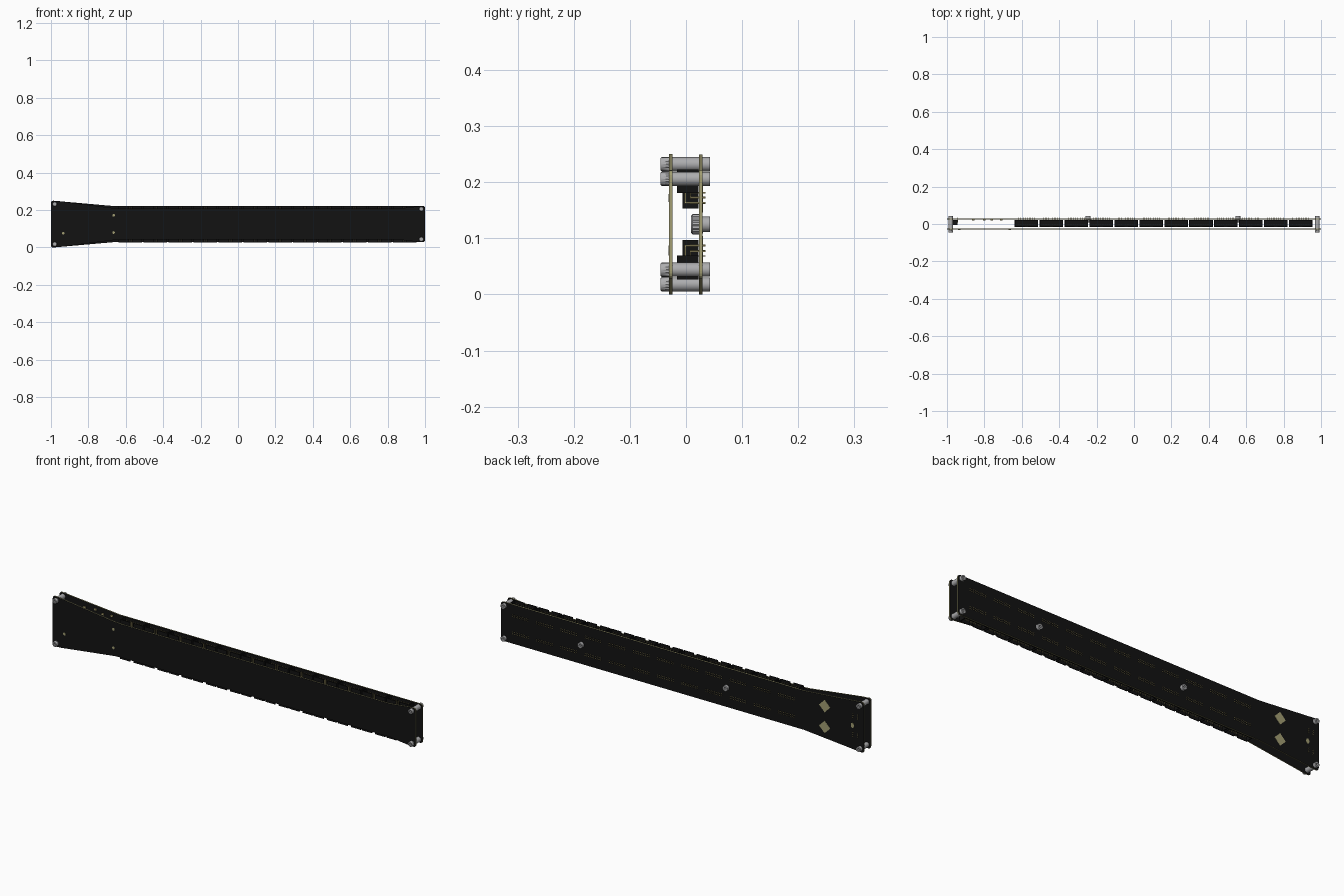
import bpy, bmesh, math
from mathutils import Vector, Matrix

if "Cube" in bpy.data.objects:
    bpy.data.objects.remove(bpy.data.objects["Cube"])


def mat(name, c):
    m = bpy.data.materials.new(name)
    m.diffuse_color = (*c, 1)
    m.use_nodes = True
    m.node_tree.nodes["Principled BSDF"].inputs["Base Color"].default_value = m.diffuse_color
    return m


BLACK = mat("black", (0.006, 0.006, 0.006))
KHAKI = mat("khaki", (0.36, 0.34, 0.17))
GOLD = mat("pin_gold", (0.42, 0.36, 0.16))
STEEL = mat("steel", (0.42, 0.42, 0.43))
MID = 0.125


def finish(name, bm, mats, smooth=False):
    bmesh.ops.recalc_face_normals(bm, faces=bm.faces[:])
    me = bpy.data.meshes.new(name)
    bm.to_mesh(me)
    bm.free()
    ob = bpy.data.objects.new(name, me)
    bpy.context.collection.objects.link(ob)
    for m in mats:
        me.materials.append(m)
    if smooth:
        bpy.ops.object.select_all(action='DESELECT')
        ob.select_set(True)
        bpy.context.view_layer.objects.active = ob
        bpy.ops.object.shade_smooth_by_angle(angle=math.radians(35))
    return ob


def box(bm, x0, x1, y0, y1, z0, z1):
    m = Matrix.Translation(((x0 + x1) / 2, (y0 + y1) / 2, (z0 + z1) / 2))
    m = m @ Matrix.Diagonal((abs(x1 - x0), abs(y1 - y0), abs(z1 - z0), 1))
    bmesh.ops.create_cube(bm, size=1, matrix=m)


def zbox(bm, x0, x1, y0, y1, h0, h1, s):
    # box whose height is measured from the centre line, s = +1 upper, -1 lower
    box(bm, x0, x1, y0, y1, MID + s * h0, MID + s * h1)


# circuit boards: half outline (x, half height), mirrored, corners rounded
def board(name, half, y0, y1):
    pts = [Vector((x, 0, MID + h)) for x, h in half]
    pts += [Vector((x, 0, MID - h)) for x, h in reversed(half)]
    out, n = [], len(pts)
    for i, p in enumerate(pts):
        if abs(p.x) < 0.95:
            out.append(p)
            continue
        a = p + (pts[i - 1] - p).normalized() * 0.014
        b = p + (pts[(i + 1) % n] - p).normalized() * 0.014
        for k in range(6):
            t = k / 5
            out.append(a * (1 - t) ** 2 + p * 2 * t * (1 - t) + b * t * t)
    bm = bmesh.new()
    f = bm.faces.new([bm.verts.new((p.x, y0, p.z)) for p in out])
    r = bmesh.ops.extrude_face_region(bm, geom=[f])
    for v in r["geom"]:
        if isinstance(v, bmesh.types.BMVert):
            v.co.y = y1
    bm.normal_update()
    for f in bm.faces:
        f.material_index = 0 if abs(f.normal.y) > 0.5 else 1
    finish(name, bm, [BLACK, KHAKI])


board("front_board", [(-1, 0.126), (-0.95, 0.122), (-0.66, 0.085), (-0.62, 0.083),
                      (0.86, 0.083), (0.96, 0.095), (1, 0.097)], -0.030, -0.024)
board("back_board", [(-1, 0.126), (-0.67, 0.097), (1, 0.097)], 0.023, 0.029)


# turned hardware along y: profile of (radius, y, knurl flag)
def turned(name, x, z, prof, n=32):
    bm = bmesh.new()
    rings = []
    for r, y, k in prof:
        ring = []
        for i in range(n):
            a = 2 * math.pi * i / n
            q = r * (0.91 if k and i % 2 else 1)
            ring.append(bm.verts.new((x + q * math.cos(a), y, z + q * math.sin(a))))
        rings.append(ring)
    for A, B in zip(rings, rings[1:]):
        for i in range(n):
            j = (i + 1) % n
            bm.faces.new((A[i], A[j], B[j], B[i]))
    bm.faces.new(rings[0])
    bm.faces.new(rings[-1])
    finish(name, bm, [STEEL], True)


for x, h in ((-0.98, 0.107), (0.98, 0.081)):
    for s in (1, -1):
        z = MID + s * h
        turned("screw_head", x, z, [(.006, -.037, 0), (.006, -.045, 0), (.011, -.045, 0),
                                    (.0128, -.043, 1), (.0128, -.030, 1)])
        turned("spacer", x, z, [(.0125, -.024, 0), (.0125, .023, 0)])
        turned("end_nut", x, z, [(.0125, .029, 0), (.0125, .043, 0), (.006, .043, 0), (.006, .035, 0)])
for x in (-0.245, 0.555):
    turned("mid_bolt_head", x, MID, [(.006, .016, 0), (.006, .009, 0), (.015, .009, 0),
                                     (.0185, .012, 1), (.0185, .023, 1)])
    turned("mid_bolt_nut", x, MID, [(.0135, .029, 0), (.0135, .043, 0), (.006, .043, 0), (.006, .035, 0)])

# twelve box headers along each long edge, with bent pins
PITCH, W, T = 0.1333, 0.063, 0.004
for s, side in ((1, "upper"), (-1, "lower")):
    hb, pb = bmesh.new(), bmesh.new()
    for c in range(12):
        cx = -0.575 + c * PITCH
        y0, y1 = -0.016, 0.0225
        zbox(hb, cx - W, cx + W, y0, y1, 0.056, 0.066, s)
        zbox(hb, cx - W, cx + W, y1 - T, y1, 0.066, 0.098, s)
        for d in (-1, 1):
            zbox(hb, cx + d * (W - T), cx + d * W, y0, y1 - T, 0.066, 0.098, s)
            # slotted outer wall
            zbox(hb, cx + d * 0.009, cx + d * (W - T), y0, y0 + T, 0.066, 0.098, s)
        for p in range(10):
            px = cx + (p - 4.5) * 0.0095
            for y, h in ((-0.0015, 0.0385), (0.008, 0.048)):
                w = 0.0012
                zbox(pb, px - w, px + w, y - w, y + w, h - w, 0.092, s)
                box(pb, px - w, px + w, y + w, 0.035, MID + s * h - w, MID + s * h + w)
    finish(side + "_box_headers", hb, [BLACK])
    finish(side + "_header_pins", pb, [GOLD])

# sockets at the wide end
sb, sp = bmesh.new(), bmesh.new()
for s in (1, -1):
    x0, x1 = -0.972, -0.945
    zbox(sb, x1 - 0.006, x1, -0.006, 0.0225, 0.028, 0.066, s)
    for ya, yb in ((-0.006, -0.003), (0.0195, 0.0225)):
        zbox(sb, x0, x1 - 0.006, ya, yb, 0.028, 0.066, s)
    for ha, hc in ((0.028, 0.031), (0.063, 0.066)):
        zbox(sb, x0, x1 - 0.006, -0.003, 0.0195, ha, hc, s)
    for k in range(3):
        h = 0.0375 + k * 0.0095
        zbox(sp, x0 + 0.003, x1 + 0.005, 0.007, 0.0095, h - .0012, h + .0012, s)
        zbox(sp, x1 + 0.0025, x1 + 0.005, 0.007, 0.035, h - .0012, h + .0012, s)
        zbox(sp, x0 + 0.003, x0 + 0.0055, 0.007, 0.033, h - .0012, h + .0012, s)
finish("end_sockets", sb, [BLACK])
finish("end_socket_pins", sp, [GOLD])

# small parts on the inner face of the back board
cb = bmesh.new()
for x, h in ((-0.86, 0.085), (-0.80, 0.09), (-0.76, 0.078), (-0.71, 0.082)):
    zbox(cb, x - 0.006, x + 0.006, 0.018, 0.0232, h - 0.004, h + 0.004, 1)
finish("small_components", cb, [GOLD])

# bare diamond pads on the back
db = bmesh.new()
for s in (1, -1):
    m = Matrix.Translation((-0.785, 0.0292, MID + s * 0.052)) @ Matrix.Rotation(math.pi / 4, 4, 'Y')
    bmesh.ops.create_cube(db, size=1, matrix=m @ Matrix.Diagonal((0.044, 0.0016, 0.044, 1)))
finish("diamond_pads", db, [KHAKI])


# round pads on front and an oval one on the back
def disc(name, x, y, z, rx, rz):
    bm = bmesh.new()
    m = Matrix.Translation((x, y, z)) @ Matrix.Diagonal((rx, 1, rz, 1)) @ Matrix.Rotation(math.pi / 2, 4, 'X')
    bmesh.ops.create_cone(bm, cap_ends=True, segments=20, radius1=1, radius2=1, depth=0.0016, matrix=m)
    finish(name, bm, [KHAKI], True)


for x, z in ((-0.665, 0.172), (-0.665, 0.08), (-0.935, 0.076)):
    disc("front_pad", x, -0.0302, z, 0.007, 0.007)
disc("oval_pad", -0.938, 0.0292, 0.122, 0.009, 0.013)
